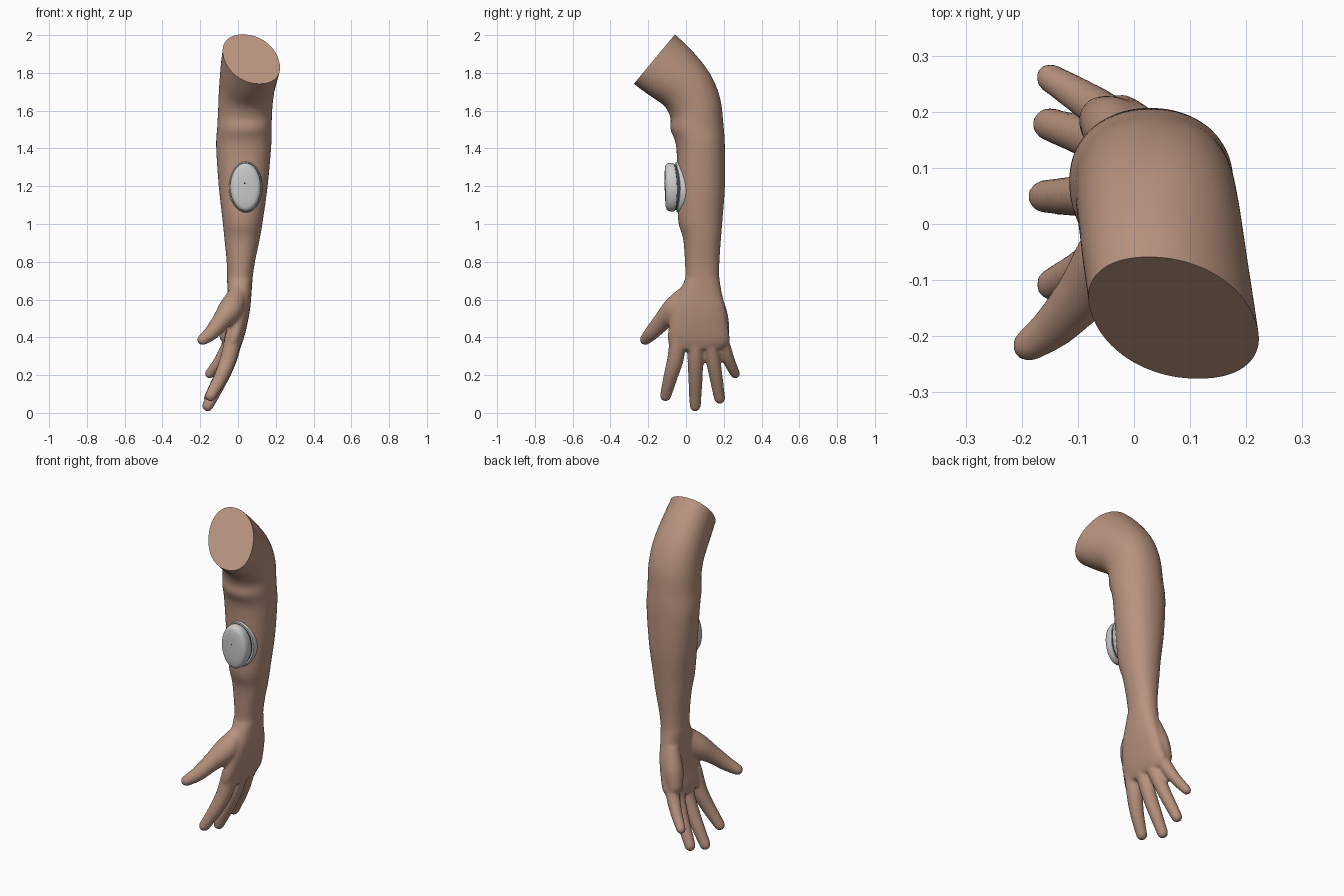
import bpy, bmesh, math
from mathutils import Vector

if "Cube" in bpy.data.objects:
    bpy.data.objects.remove(bpy.data.objects["Cube"])


def material(name, rgb):
    m = bpy.data.materials.new(name)
    m.diffuse_color = (*rgb, 1)
    m.use_nodes = True
    m.node_tree.nodes["Principled BSDF"].inputs["Base Color"].default_value = m.diffuse_color
    return m


def catmull(keys, steps):
    """Smoothly interpolate rows of numbers."""
    out = []
    for i in range(len(keys) - 1):
        p0, p1, p2, p3 = (keys[max(0, min(len(keys) - 1, i + k))] for k in (-1, 0, 1, 2))
        for s in range(steps):
            t = s / steps
            out.append([0.5 * (2 * b + (c - a) * t + (2 * a - 5 * b + 4 * c - d) * t * t
                               + (3 * b - a - 3 * c + d) * t ** 3)
                        for a, b, c, d in zip(p0, p1, p2, p3)])
    return out + [list(keys[-1])]


def loft(bm, rings):
    """Bridge rings of points into one closed shell."""
    loops = [[bm.verts.new(p) for p in r] for r in rings]
    n = len(loops[0])
    faces = []
    for a, b in zip(loops, loops[1:]):
        for i in range(n):
            faces.append(bm.faces.new((a[i], a[(i + 1) % n], b[(i + 1) % n], b[i])))
    faces += [bm.faces.new(loops[0][::-1]), bm.faces.new(loops[-1])]
    bmesh.ops.recalc_face_normals(bm, faces=faces)


def limb(bm, sections, power):
    """Loft of ovals: front y,z, back y,z, left x, right x, sideways shear."""
    rings = []
    for fy, fz, by, bz, x0, x1, k in catmull(sections, 4):
        ring = []
        for i in range(40):
            a = math.tau * i / 40
            u = math.copysign(abs(math.cos(a)) ** (2 / power), math.cos(a))
            v = math.copysign(abs(math.sin(a)) ** (2 / power), math.sin(a))
            t = (v + 1) / 2
            ring.append(((x0 + x1) / 2 + u * (x1 - x0) / 2 + k * v,
                         fy + (by - fy) * t, fz + (bz - fz) * t))
        rings.append(ring)
    loft(bm, rings)


def finger(bm, keys):
    """Tapered round tube (x, y, z, radius) with a domed tip."""
    rows = catmull(keys, 6)
    pts = [Vector(r[:3]) for r in rows]
    rad = [r[3] for r in rows]
    end, r = (pts[-1] - pts[-2]).normalized(), rad[-1]
    tip = pts[-1].copy()
    for a in (25, 50, 70, 84):
        pts.append(tip + end * r * math.sin(math.radians(a)))
        rad.append(r * math.cos(math.radians(a)))
    rings = []
    for i, p in enumerate(pts):
        d = (pts[min(i + 1, len(pts) - 1)] - pts[max(i - 1, 0)]).normalized()
        u = d.cross(Vector((1, 0, 0))).normalized()
        v = d.cross(u)
        rings.append([p + rad[i] * (u * math.cos(math.tau * j / 20) + v * math.sin(math.tau * j / 20))
                      for j in range(20)])
    loft(bm, rings)


def finish(name, bm, mat=None, angle=50):
    me = bpy.data.meshes.new(name)
    bm.to_mesh(me)
    bm.free()
    ob = bpy.data.objects.new(name, me)
    bpy.context.collection.objects.link(ob)
    if mat:
        me.materials.append(mat)
    bpy.ops.object.select_all(action='DESELECT')
    ob.select_set(True)
    bpy.context.view_layer.objects.active = ob
    bpy.ops.object.shade_smooth_by_angle(angle=math.radians(angle))
    return ob


skin = material("skin", (0.48, 0.29, 0.21))
dark = material("dark_gasket", (0.06, 0.06, 0.06))

# upper arm, bent elbow, forearm and wrist
body = bmesh.new()
limb(body, [
    (-0.325, 1.79, -0.106, 2.045, -0.07, 0.22, -0.045),
    (-0.28, 1.745, -0.06, 2.005, -0.073, 0.215, -0.045),
    (-0.20, 1.685, 0.03, 1.92, -0.088, 0.205, -0.03),
    (-0.115, 1.625, 0.125, 1.80, -0.10, 0.192, -0.01),
    (-0.082, 1.56, 0.18, 1.67, -0.105, 0.182, 0),
    (-0.082, 1.50, 0.198, 1.53, -0.11, 0.178, 0),
    (-0.052, 1.41, 0.206, 1.41, -0.116, 0.176, 0),
    (-0.045, 1.20, 0.206, 1.20, -0.102, 0.157, 0),
    (-0.042, 1.02, 0.193, 1.02, -0.082, 0.132, 0),
    (-0.015, 0.92, 0.185, 0.92, -0.072, 0.115, 0),
    (-0.006, 0.80, 0.177, 0.80, -0.06, 0.09, 0),
    (-0.004, 0.71, 0.177, 0.71, -0.058, 0.077, 0),
    (-0.02, 0.65, 0.188, 0.65, -0.056, 0.072, 0)], 2.15)

# palm
limb(body, [
    (-0.004, 0.71, 0.177, 0.71, -0.058, 0.077, 0),
    (-0.035, 0.64, 0.188, 0.64, -0.055, 0.072, 0),
    (-0.07, 0.55, 0.21, 0.55, -0.05, 0.064, 0),
    (-0.092, 0.45, 0.224, 0.45, -0.062, 0.045, 0),
    (-0.095, 0.38, 0.23, 0.38, -0.075, 0.026, 0),
    (-0.08, 0.33, 0.205, 0.34, -0.077, 0.006, 0)], 2.4)

# heel of the palm, four fingers and thumb
for keys in (
    [(-0.01, 0.15, 0.62, 0.04), (-0.035, 0.17, 0.50, 0.055), (-0.055, 0.185, 0.41, 0.045)],
    [(-0.02, -0.04, 0.42, 0.045), (-0.05, -0.055, 0.29, 0.044), (-0.09, -0.082, 0.19, 0.038),
     (-0.145, -0.108, 0.09, 0.030)],
    [(-0.01, 0.05, 0.42, 0.042), (-0.045, 0.05, 0.29, 0.042), (-0.09, 0.05, 0.18, 0.038),
     (-0.16, 0.049, 0.037, 0.030)],
    [(-0.01, 0.115, 0.43, 0.042), (-0.045, 0.138, 0.31, 0.040), (-0.09, 0.157, 0.20, 0.036),
     (-0.152, 0.178, 0.077, 0.030)],
    [(-0.015, 0.165, 0.46, 0.040), (-0.055, 0.20, 0.35, 0.037), (-0.10, 0.23, 0.27, 0.032),
     (-0.150, 0.261, 0.207, 0.026)],
    [(0.0, 0.01, 0.64, 0.045), (-0.035, -0.055, 0.555, 0.066), (-0.09, -0.125, 0.485, 0.050),
     (-0.14, -0.18, 0.425, 0.040), (-0.187, -0.216, 0.388, 0.030)],
):
    finger(body, keys)

# fuse everything into one continuous skin
rough = finish("arm_helper", body)
mod = rough.modifiers.new("fuse", 'REMESH')
mod.mode = 'VOXEL'
mod.voxel_size = 0.0085
mod = rough.modifiers.new("relax", 'SMOOTH')
mod.factor, mod.iterations = 0.5, 7
fused = bmesh.new()
fused.from_object(rough, bpy.context.evaluated_depsgraph_get())
bpy.data.objects.remove(rough)

# flat cut through the upper arm
bmesh.ops.bisect_plane(fused, geom=fused.verts[:] + fused.edges[:] + fused.faces[:], dist=1e-5,
                       plane_co=(0.07, -0.167, 1.873), plane_no=(0, -0.77, 0.64), clear_outer=True)
bmesh.ops.holes_fill(fused, edges=[e for e in fused.edges if e.is_boundary], sides=0)
for f in fused.faces:
    f.material_index = 0
finish("arm", fused, skin)


def oval_shell(name, profile, mat=None):
    """Stacked ovals (y, half width, half height, wrap) facing the front."""
    bm = bmesh.new()
    rings = []
    for y, rx, rz, wrap in profile:
        ring = []
        for i in range(64):
            a = math.tau * i / 64
            dx, dz = rx * math.cos(a), rz * math.sin(a)
            ring.append((0.04 + dx, y + wrap * dx * dx - 0.02 * dz, 1.195 + dz))
        rings.append(ring)
    loft(bm, rings)
    return finish(name, bm, mat, 40)


# wearable: adhesive patch wrapped on the skin, dark gasket, domed housing
oval_shell("adhesive_patch", [(-0.02, 0.088, 0.133, 3), (-0.045, 0.090, 0.135, 3),
                              (-0.052, 0.085, 0.130, 3), (-0.053, 0.04, 0.06, 3)])
oval_shell("gasket", [(-0.045, 0.076, 0.121, 3), (-0.063, 0.076, 0.121, 2)], dark)
oval_shell("housing", [(-0.058, 0.072, 0.118, 2), (-0.061, 0.079, 0.126, 2), (-0.072, 0.082, 0.129, 1),
                       (-0.088, 0.081, 0.128, 0.5), (-0.099, 0.077, 0.124, 0.3),
                       (-0.106, 0.070, 0.116, 0.3), (-0.110, 0.060, 0.104, 0.3),
                       (-0.112, 0.035, 0.06, 0.3), (-0.113, 0.008, 0.012, 0.3)])

# small sensor dot
dot = bmesh.new()
bmesh.ops.create_uvsphere(dot, u_segments=12, v_segments=8, radius=0.004)
bmesh.ops.translate(dot, verts=dot.verts, vec=(0.035, -0.1115, 1.215))
finish("sensor_dot", dot, dark)
